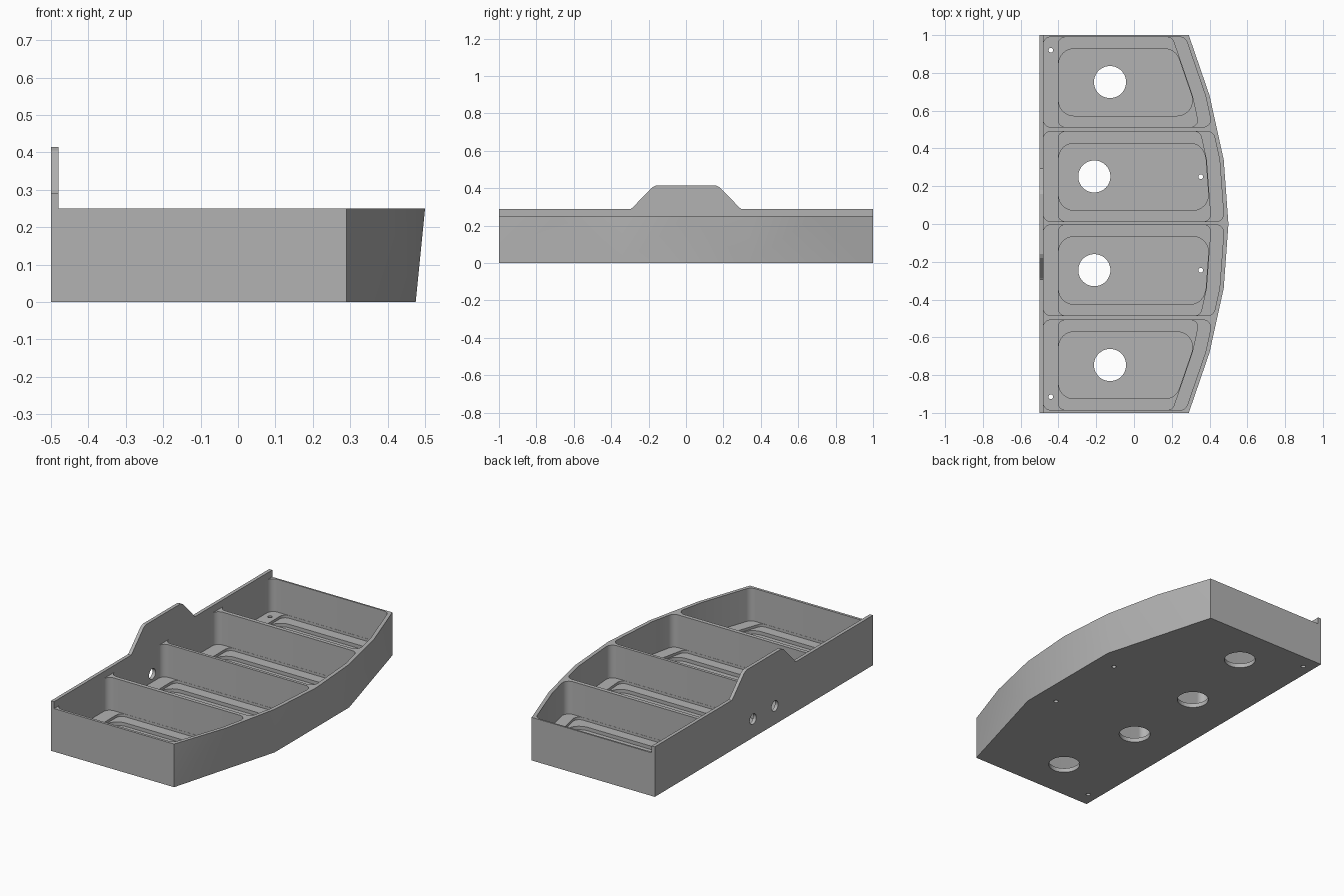
import bpy, bmesh, math
from mathutils import Vector

if "Cube" in bpy.data.objects:
    bpy.data.objects.remove(bpy.data.objects["Cube"])

grey = bpy.data.materials.new("mid_grey")
grey.diffuse_color = (0.45, 0.45, 0.45, 1)
grey.use_nodes = True
grey.node_tree.nodes["Principled BSDF"].inputs["Base Color"].default_value = grey.diffuse_color

# Curved front rim, listed for one half (distance from centre, x)
RIM = [(0, 0.5), (0.34, 0.475), (0.68, 0.40), (1.0, 0.29)]


def rim_x(y):
    y = abs(y)
    for (a, xa), (b, xb) in zip(RIM, RIM[1:]):
        if y <= b:
            return xa + (xb - xa) * (y - a) / (b - a)
    return RIM[-1][1]


def make_object(name, bm):
    bmesh.ops.recalc_face_normals(bm, faces=bm.faces)
    mesh = bpy.data.meshes.new(name)
    bm.to_mesh(mesh)
    bm.free()
    ob = bpy.data.objects.new(name, mesh)
    bpy.context.collection.objects.link(ob)
    mesh.materials.append(grey)
    return ob


def prism(name, points, push):
    """Extrude a closed 3D outline along a vector."""
    bm = bmesh.new()
    face = bm.faces.new([bm.verts.new(p) for p in points])
    geo = bmesh.ops.extrude_face_region(bm, geom=[face])["geom"]
    bmesh.ops.translate(bm, vec=push, verts=[v for v in geo if isinstance(v, bmesh.types.BMVert)])
    return make_object(name, bm)


def rounded_corner(p, before, after, r, steps=8):
    """Arc tangent to both edges that meet at p."""
    a, b = (before - p).normalized(), (after - p).normalized()
    half = a.angle(b) / 2
    centre = p + (a + b).normalized() * (r / math.sin(half))
    reach = r / math.tan(half)
    s, e = p + a * reach - centre, p + b * reach - centre
    turn = s.angle(e)
    return [centre + (s * math.sin((1 - i / steps) * turn) + e * math.sin(i / steps * turn)) / math.sin(turn)
            for i in range(steps + 1)]


def compartment_cutter(x0, y0, y1, inset, r, z0, z1):
    """Rounded cell whose right side follows the rim."""
    kinks = [k for k in (-0.68, -0.34, 0.34, 0.68) if y0 + r < k < y1 - r]
    pts = [Vector((x0, y0, z0))] + [Vector((rim_x(y) - inset, y, z0)) for y in [y0] + kinks + [y1]]
    pts.append(Vector((x0, y1, z0)))
    outline = []
    for i, p in enumerate(pts):
        if 1 < i < len(pts) - 2:
            outline.append(p)
        else:
            outline += rounded_corner(p, pts[i - 1], pts[(i + 1) % len(pts)], r)
    return prism("cutter", outline, (0, 0, z1 - z0))


def bore(centre, r, push, sides=32):
    along_x = push[0] != 0
    pts = []
    for i in range(sides):
        c, s = r * math.cos(math.tau * i / sides), r * math.sin(math.tau * i / sides)
        pts.append(Vector(centre) + Vector((0, c, s) if along_x else (c, s, 0)))
    return prism("cutter", pts, push)


def cut(target, cutter):
    mod = target.modifiers.new("cut", "BOOLEAN")
    mod.operation, mod.solver, mod.object = "DIFFERENCE", "EXACT", cutter
    bpy.context.view_layer.objects.active = target
    bpy.ops.object.modifier_apply(modifier=mod.name)
    bpy.data.objects.remove(cutter)


# Tray body: faceted hull between the straight base and the curved rim
bm = bmesh.new()
for s in (-1, 1):
    for x, y in ((-0.5, 1), (0.29, 1), (0.475, 0.34)):
        bm.verts.new((x, s * y, 0))
    bm.verts.new((-0.5, s, 0.25))
    for y, x in RIM[1:]:
        bm.verts.new((x, s * y, 0.25))
bm.verts.new((0.5, 0, 0.25))
bmesh.ops.convex_hull(bm, input=bm.verts)
bmesh.ops.dissolve_limit(bm, angle_limit=0.001, verts=bm.verts, edges=bm.edges)
tray = make_object("tray", bm)

# Four compartments: (low y, high y, drain hole x)
for y0, y1, hole_x in ((-0.985, -0.508, -0.127), (-0.485, -0.004, -0.21),
                       (0.013, 0.49, -0.21), (0.513, 0.99, -0.127)):
    mid = (y0 + y1) / 2
    cut(tray, compartment_cutter(-0.48, y0, y1, 0.022, 0.04, 0.06, 0.30))
    cut(tray, compartment_cutter(-0.40, y0 + 0.001, y1 - 0.001, 0.092, 0.035, 0.045, 0.10))
    cut(tray, compartment_cutter(-0.399, y0 + 0.06, y1 - 0.063, 0.095, 0.08, 0.025, 0.10))
    cut(tray, bore((hole_x, mid, -0.1), 0.085, (0, 0, 0.2), 48))

# Screw holes in the floor
for x, y in ((-0.44, 0.92), (-0.44, -0.915), (0.353, 0.25), (0.353, -0.245)):
    cut(tray, bore((x, y, -0.1), 0.0125, (0, 0, 0.2), 16))

# Cable holes through the back
for y in (-0.1, 0.1):
    cut(tray, bore((-0.6, y, 0.107), 0.03, (0.2, 0, 0)))

# Raised back wall with a central tab
half = [(1, 0.25), (1, 0.29), (0.295, 0.29), (0.285, 0.287 + 0.01), (0.18, 0.405), (0.16, 0.415)]
profile = [(-0.5, y, z) for y, z in half] + [(-0.5, -y, z) for y, z in reversed(half)]
wall = prism("back_wall", profile, (0.02, 0, 0))

for ob in (tray, wall):
    bpy.ops.object.select_all(action="DESELECT")
    ob.select_set(True)
    bpy.context.view_layer.objects.active = ob
    bpy.ops.object.shade_smooth_by_angle(angle=math.radians(25 if ob is tray else 10))
